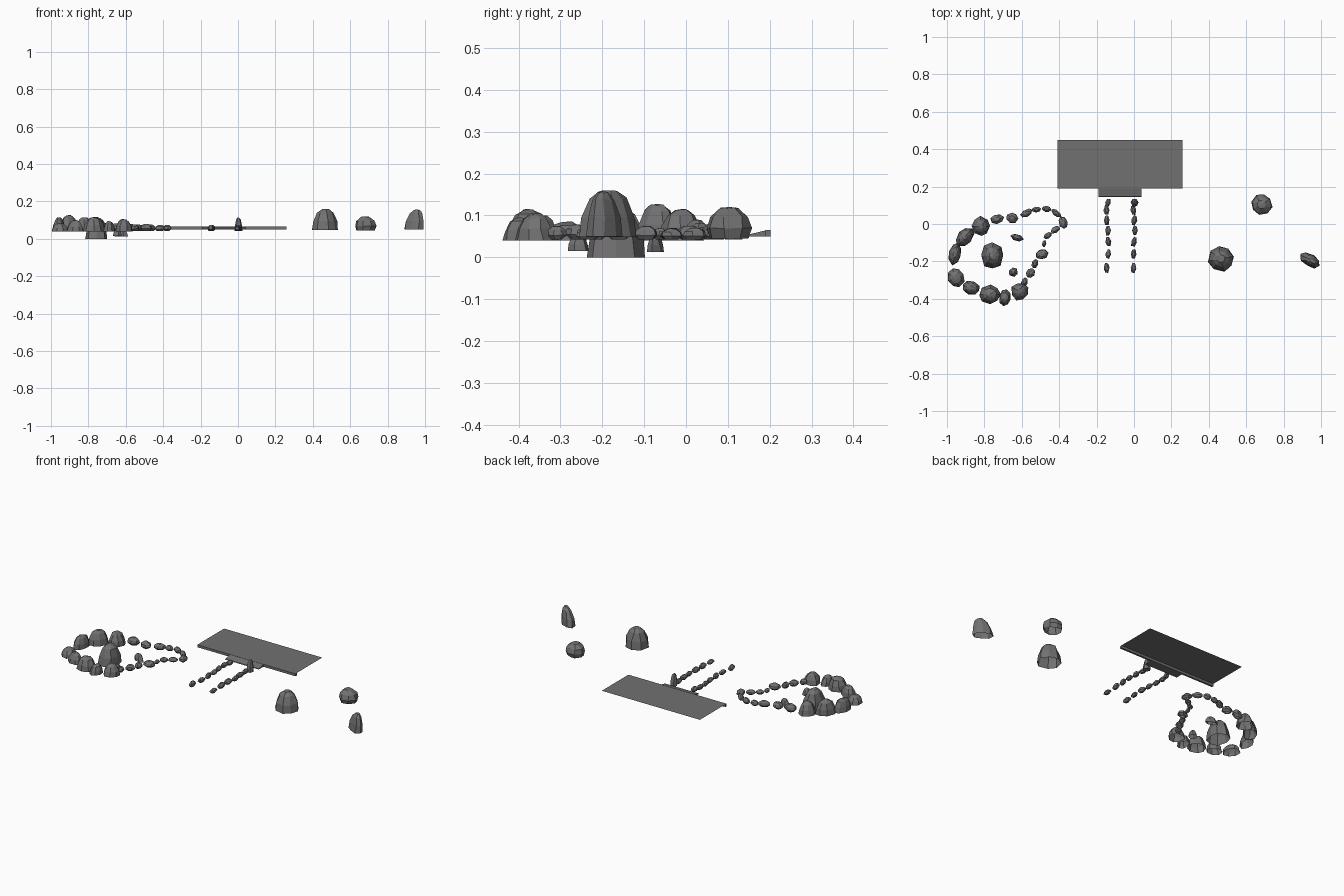
import bpy, bmesh, math, random

if "Cube" in bpy.data.objects:
    bpy.data.objects.remove(bpy.data.objects["Cube"])

random.seed(4)
stone = bpy.data.materials.new("stone grey")
stone.diffuse_color = (0.17, 0.165, 0.17, 1)
stone.use_nodes = True
stone.node_tree.nodes["Principled BSDF"].inputs["Base Color"].default_value = stone.diffuse_color

BELL = [(0, 1.0), (0.45, 0.9), (0.85, 0.62), (1, 0.3)]       # open-bottomed boulder
PEBBLE = [(0, 0.55), (0.35, 1.0), (0.72, 0.88), (1, 0.42)]   # rounded stone


def finish(name, bm):
    me = bpy.data.meshes.new(name)
    bm.normal_update()
    bm.to_mesh(me)
    bm.free()
    me.materials.append(stone)
    ob = bpy.data.objects.new(name, me)
    bpy.context.collection.objects.link(ob)
    return ob


def rock(name, x, y, rx, ry, rot, z0, z1, profile=BELL, sides=8, lean=(0, 0), bottom=False):
    """Faceted stone lofted from uneven rings; rot in degrees, lean shifts the top."""
    bm = bmesh.new()
    c, s = math.cos(math.radians(rot)), math.sin(math.radians(rot))
    wob = [random.uniform(0.9, 1.04) for _ in range(sides)]
    rings = []
    for t, r in profile:
        ring = []
        for i in range(sides):
            a = 2 * math.pi * (i + random.uniform(-0.12, 0.12)) / sides
            k = r * wob[i] * random.uniform(0.96, 1.04)
            u, v = rx * k * math.cos(a), ry * k * math.sin(a)
            dz = random.uniform(-0.06, 0.0) * (z1 - z0) if t > 0 else 0
            ring.append(bm.verts.new((x + u * c - v * s + lean[0] * t * t,
                                      y + u * s + v * c + lean[1] * t * t,
                                      z0 + (z1 - z0) * t + dz)))
        rings.append(ring)
    for lo, hi in zip(rings, rings[1:]):
        for i in range(sides):
            j = (i + 1) % sides
            bm.faces.new((lo[i], lo[j], hi[j], hi[i]))
    tip = sum((v.co for v in rings[-1]), rings[-1][0].co * 0) / sides
    tip.z = z1
    tv = bm.verts.new(tip)
    for i in range(sides):
        bm.faces.new((rings[-1][i], rings[-1][(i + 1) % sides], tv))
    if bottom:
        bm.faces.new(rings[0][::-1])
    return finish(name, bm)


def faces(name, verts, polys):
    bm = bmesh.new()
    vs = [bm.verts.new(v) for v in verts]
    for p in polys:
        bm.faces.new([vs[i] for i in p])
    return finish(name, bm)


# Veranda: thin deck sheet with a front lip
X0, X1, TOP, LOW = -0.41, 0.26, 0.066, 0.05
faces("deck", [(X0, 0.19, TOP), (X1, 0.19, TOP), (X1, 0.45, TOP), (X0, 0.45, TOP)], [(0, 1, 2, 3)])
bm = bmesh.new()
bmesh.ops.create_cube(bm, size=1)
for v in bm.verts:
    v.co = ((X0 + X1) / 2 + v.co.x * (X1 - X0), 0.196 + v.co.y * 0.012, 0.0575 + v.co.z * 0.015)
finish("deck_lip", bm)

# Sloped entry step in front of the deck
faces("entry_step",
      [(-0.19, 0.145, LOW), (0.04, 0.145, LOW), (0.04, 0.19, LOW), (-0.19, 0.19, LOW),
       (-0.19, 0.147, 0.054), (0.04, 0.147, 0.054), (0.04, 0.19, 0.064), (-0.19, 0.19, 0.064)],
      [(0, 3, 2, 1), (4, 5, 6, 7), (0, 1, 5, 4), (1, 2, 6, 5), (2, 3, 7, 6), (3, 0, 4, 7)])

# Pond border, large boulders: x, y, rx, ry, rotation, top
large = [(-0.953, -0.285, .048, .054, 20, .085), (-0.957, -0.16, .036, .062, -15, .115),
         (-0.903, -0.068, .042, .063, -40, .127), (-0.82, -0.012, .048, .052, 0, .115),
         (-0.61, -0.36, .05, .048, 20, .105), (-0.69, -0.395, .032, .046, -10, .095),
         (-0.77, -0.377, .06, .056, 0, .115), (-0.87, -0.342, .05, .038, -20, .1)]
for i, (x, y, rx, ry, rot, z1) in enumerate(large):
    rock(f"pond_boulder_{i}", x, y, rx, ry, rot, 0.04, z1)

# Pond border, small stones
small = [(-0.732, 0.026, .041, .027, 15, .09), (-0.652, 0.033, .034, .03, -10, .082),
         (-0.575, 0.058, .037, .02, 30, .08), (-0.522, 0.077, .026, .017, 10, .075),
         (-0.468, 0.08, .028, .017, -10, .077), (-0.415, 0.058, .034, .017, -40, .075),
         (-0.378, 0.007, .023, .036, 15, .075), (-0.42, -0.03, .03, .018, 35, .07),
         (-0.462, -0.063, .025, .016, 35, .07), (-0.48, -0.105, .012, .02, -10, .067),
         (-0.492, -0.162, .036, .028, 10, .08), (-0.53, -0.213, .018, .027, -15, .078),
         (-0.552, -0.262, .024, .03, -30, .078), (-0.585, -0.31, .018, .026, -20, .075)]
for i, (x, y, rx, ry, rot, z1) in enumerate(small):
    rock(f"pond_stone_{i}", x, y, rx, ry, rot, 0.043, z1, PEBBLE, 7)

# Stones standing inside the pond
rock("pond_island", -0.755, -0.17, .064, .072, 0, 0, .118)
rock("pond_inner_stone_a", -0.625, -0.073, .038, .02, -15, .012, .055, BELL, 6)
rock("pond_inner_stone_b", -0.645, -0.257, .026, .026, -20, .015, .055, BELL, 6)

# Loose garden boulders on the right
rock("garden_boulder_tall", 0.465, -0.185, .075, .073, 10, .048, .16)
rock("garden_boulder_round", 0.68, 0.105, .058, .06, 30, .045, .12, [(0, .85), (.35, 1), (.72, .85), (1, .4)])
rock("garden_boulder_pointed", 0.942, -0.193, .061, .036, -30, .05, .157, BELL, 8, (.015, -.005))

# Two edging rows of the footpath
ys = [0.115, 0.075, 0.02, -0.035, -0.095, -0.16, -0.235]
for side, x in (("left", -0.142), ("right", 0.0)):
    for i, y in enumerate(ys):
        tall = side == "right" and i == 0
        rock(f"path_{side}_stone_{i}", x + random.uniform(-.005, .005), y,
             .022 if tall else .016, .03 if i else .025, random.uniform(-15, 15),
             .042, .115 if tall else random.uniform(.066, .076),
             BELL if tall else PEBBLE, 6, bottom=True)
